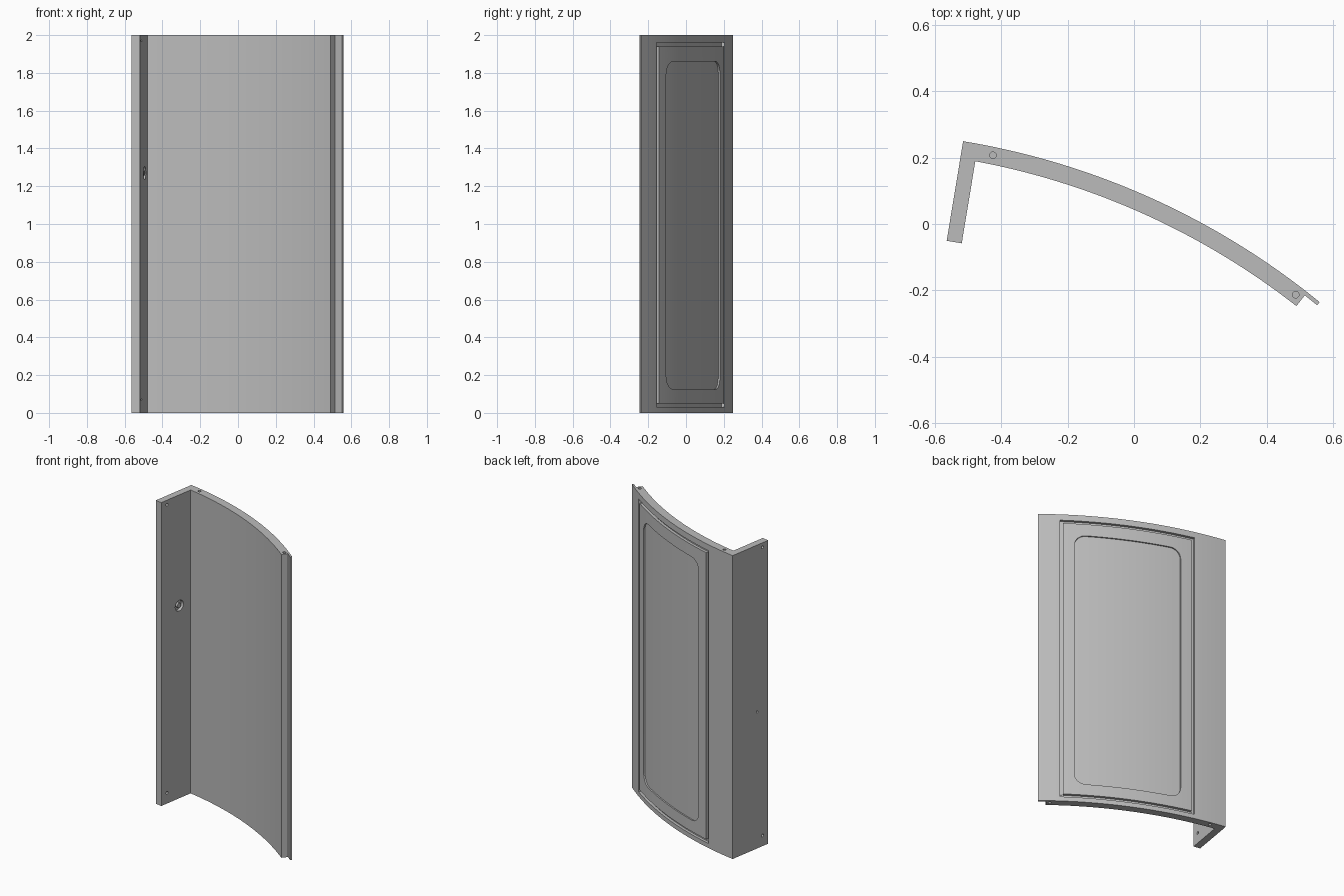
import bpy, bmesh, math
from mathutils import Vector, Matrix

cube = bpy.data.objects.get("Cube")
if cube:
    bpy.data.objects.remove(cube)

HEIGHT = 2.0
CENTRE = Vector((-0.888, -2.01))     # axis of the curved panel
R_OUT, R_IN = 2.29, 2.237
A_START, A_END = 9.38, 39.2          # degrees clockwise from +y
FLANGE_T, FLANGE_LEN = 0.046, 0.304

grey = bpy.data.materials.new("light_grey")
grey.use_nodes = True
grey.diffuse_color = (0.5, 0.5, 0.5, 1)
grey.node_tree.nodes["Principled BSDF"].inputs["Base Color"].default_value = (0.5, 0.5, 0.5, 1)


def polar(r, a):
    a = math.radians(a)
    return CENTRE + r * Vector((math.sin(a), math.cos(a)))


def arc(r, a0, a1, n):
    return [polar(r, a0 + (a1 - a0) * i / n) for i in range(n + 1)]


def finish(name, bm):
    bmesh.ops.recalc_face_normals(bm, faces=bm.faces)
    mesh = bpy.data.meshes.new(name)
    bm.to_mesh(mesh)
    bm.free()
    mesh.materials.append(grey)
    obj = bpy.data.objects.new(name, mesh)
    bpy.context.collection.objects.link(obj)
    return obj


# Flange frame: down is towards its free edge, inward is through its thickness
corner = polar(R_OUT, A_START)
down = (CENTRE - corner).normalized()
inward = Vector((-down.y, down.x))


def flange_point(s, t, z):
    p = corner + down * s + inward * t
    return Vector((p.x, p.y, z))


# Panel with return flange and stepped lip, as one extruded profile
def build_panel():
    inner_start = A_START + math.degrees(math.asin(FLANGE_T / R_IN))
    profile = arc(R_OUT, A_START, A_END, 48)
    profile += [polar(2.278, A_END), polar(2.278, 38.0)]
    profile += arc(R_IN, 38.0, inner_start, 48)
    profile += [flange_point(FLANGE_LEN, t, 0).xy for t in (FLANGE_T, 0)]
    bm = bmesh.new()
    face = bm.faces.new([bm.verts.new((p.x, p.y, 0)) for p in profile])
    ext = bmesh.ops.extrude_face_region(bm, geom=[face])
    top = [v for v in ext["geom"] if isinstance(v, bmesh.types.BMVert)]
    bmesh.ops.translate(bm, verts=top, vec=(0, 0, HEIGHT))
    return finish("curved_door_panel", bm)


# Curved block following the panel, with optional rounded corners
def curved_block(name, a0, a1, z0, z1, depth, radius=0.0):
    ra = math.degrees(radius / R_OUT)
    angles = [a0 + (a1 - a0) * i / 30 for i in range(31)]
    if radius:
        turn = [ra * (1 - math.cos(math.pi / 2 * i / 8)) for i in range(8)]
        mid = [a0 + ra + (a1 - a0 - 2 * ra) * i / 24 for i in range(25)]
        angles = [a0 + t for t in turn] + mid + [a1 - t for t in reversed(turn)]
    bm = bmesh.new()
    rings = []
    for a in angles:
        inset = 0.0
        if radius:
            x = max(0.0, 1 - min(a - a0, a1 - a) / ra)
            inset = radius * (1 - math.sqrt(max(0.0, 1 - x * x)))
        lo, hi = z0 + inset, z1 - inset
        ring = []
        for r, z in ((R_OUT - depth, lo), (R_OUT + 0.03, lo), (R_OUT + 0.03, hi), (R_OUT - depth, hi)):
            p = polar(r, a)
            ring.append(bm.verts.new((p.x, p.y, z)))
        rings.append(ring)
    for r0, r1 in zip(rings, rings[1:]):
        for i in range(4):
            j = (i + 1) % 4
            bm.faces.new((r0[i], r0[j], r1[j], r1[i]))
    bm.faces.new(rings[0])
    bm.faces.new(rings[-1])
    return finish(name, bm)


def cylinder(name, centre, axis, radius, length, sides=20):
    bm = bmesh.new()
    turn = Vector((0, 0, 1)).rotation_difference(axis).to_matrix().to_4x4()
    bmesh.ops.create_cone(bm, cap_ends=True, segments=sides, radius1=radius, radius2=radius,
                          depth=length, matrix=Matrix.Translation(centre) @ turn)
    return finish(name, bm)


panel = build_panel()
cutters = []

# Rectangular groove around the outside, and the shallow rounded recess
for z in (0.03, 1.94):
    cutters.append(curved_block("groove_cutter", 14.7, 35.9, z, z + 0.02, 0.018))
for a in (14.7, 35.4):
    cutters.append(curved_block("groove_cutter", a, a + 0.5, 0.04, 1.95, 0.0175))
cutters.append(curved_block("recess_cutter", 17.0, 33.7, 0.125, 1.86, 0.009, 0.07))

# Hinge pin holes in the top and bottom edges
up = Vector((0, 0, 1))
for x, y in ((-0.425, 0.207), (0.487, -0.213)):
    for z in (0, HEIGHT):
        cutters.append(cylinder("pin_hole_cutter", (x, y, z), up, 0.01, 0.08))

# Fixing holes, latch socket and small outer hole in the flange
side = Vector((inward.x, inward.y, 0))
for z in (0.07, 1.97):
    cutters.append(cylinder("fixing_hole_cutter", flange_point(0.255, 0.023, z), side, 0.009, 0.1))
cutters.append(cylinder("socket_cutter", flange_point(0.15, FLANGE_T, 1.27), side, 0.035, 0.04, 32))
cutters.append(cylinder("outer_hole_cutter", flange_point(0.21, 0, 0.9), side, 0.007, 0.04))

for cutter in cutters:
    mod = panel.modifiers.new(cutter.name, 'BOOLEAN')
    mod.operation = 'DIFFERENCE'
    mod.solver = 'EXACT'
    mod.object = cutter
    cutter.hide_render = True

# Apply the cuts, then remove the cutters
bpy.context.view_layer.update()
cut_mesh = bpy.data.meshes.new_from_object(panel.evaluated_get(bpy.context.evaluated_depsgraph_get()))
panel.modifiers.clear()
panel.data = cut_mesh
for cutter in cutters:
    bpy.data.objects.remove(cutter)

# Latch core inside the socket
core = cylinder("latch_core", flange_point(0.15, 0.034, 1.27), side, 0.016, 0.02, 24)

for obj in (panel, core):
    bpy.ops.object.select_all(action='DESELECT')
    obj.select_set(True)
    bpy.context.view_layer.objects.active = obj
    bpy.ops.object.shade_smooth_by_angle(angle=math.radians(25))
